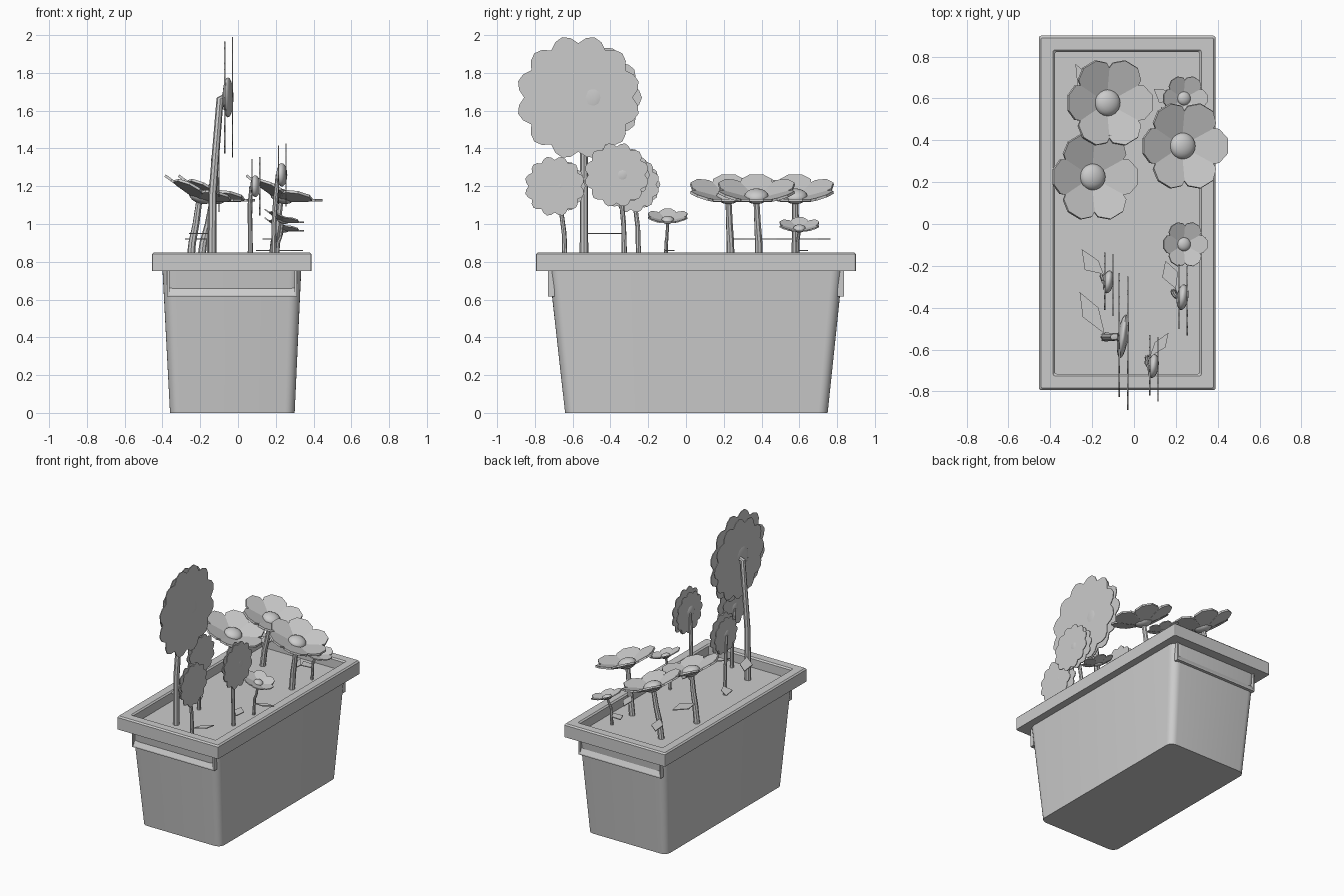
import bpy, bmesh, math
from mathutils import Matrix, Vector

if "Cube" in bpy.data.objects:
    bpy.data.objects.remove(bpy.data.objects["Cube"])

mat = bpy.data.materials.new("plain grey")
mat.diffuse_color = (0.6, 0.6, 0.6, 1)
mat.use_nodes = True
mat.node_tree.nodes["Principled BSDF"].inputs["Base Color"].default_value = mat.diffuse_color


def make(name, bm, smooth=False):
    bmesh.ops.recalc_face_normals(bm, faces=bm.faces)
    me = bpy.data.meshes.new(name)
    bm.to_mesh(me)
    bm.free()
    me.materials.append(mat)
    ob = bpy.data.objects.new(name, me)
    bpy.context.collection.objects.link(ob)
    if smooth:
        bpy.ops.object.select_all(action='DESELECT')
        ob.select_set(True)
        bpy.context.view_layer.objects.active = ob
        bpy.ops.object.shade_smooth_by_angle(angle=math.radians(40))
    return ob


def rect(bm, x0, x1, y0, y1, z, r, n=6):
    """Ring of a rounded rectangle."""
    ring = []
    for k, (cx, cy) in enumerate([(x1 - r, y1 - r), (x0 + r, y1 - r), (x0 + r, y0 + r), (x1 - r, y0 + r)]):
        for i in range(n + 1):
            a = math.pi / 2 * (k + i / n)
            ring.append(bm.verts.new((cx + r * math.cos(a), cy + r * math.sin(a), z)))
    return ring


def bridge(bm, a, b):
    n = len(a)
    for i in range(n):
        bm.faces.new((a[i], a[(i + 1) % n], b[(i + 1) % n], b[i]))


def slab(bm, pts, thick, m):
    """Thin plate from a local outline, moved by matrix m."""
    lo = [bm.verts.new(m @ Vector((x, y, -thick / 2))) for x, y in pts]
    hi = [bm.verts.new(m @ Vector((x, y, thick / 2))) for x, y in pts]
    bm.faces.new(lo[::-1])
    bm.faces.new(hi)
    bridge(bm, lo, hi)


def box(bm, x0, x1, y0, y1, z0, z1):
    slab(bm, [(x0, y0), (x1, y0), (x1, y1), (x0, y1)], z1 - z0,
         Matrix.Translation((0, 0, (z0 + z1) / 2)))


def stem(name, pts, r):
    """Tapering tube through a few points."""
    bm = bmesh.new()
    rings = []
    for i, p in enumerate(pts):
        d = Vector(pts[min(i + 1, len(pts) - 1)]) - Vector(pts[max(i - 1, 0)])
        q = d.to_track_quat('Z', 'Y').to_matrix()
        rr = r * (1 - 0.25 * i / (len(pts) - 1))
        rings.append([bm.verts.new(Vector(p) + q @ Vector((rr * math.cos(a), rr * math.sin(a), 0)))
                      for a in [math.tau * k / 8 for k in range(8)]])
    for a, b in zip(rings, rings[1:]):
        bridge(bm, a, b)
    bm.faces.new(rings[0])
    bm.faces.new(rings[-1])
    make(name, bm, True)


# pot body
bm = bmesh.new()
a = rect(bm, -0.36, 0.30, -0.64, 0.75, 0, 0.05)
b = rect(bm, -0.40, 0.335, -0.725, 0.83, 0.76, 0.06)
bridge(bm, a, b)
bm.faces.new(a)
bm.faces.new(b)
make("pot_body", bm, True)

# rim frame with small bevels
bm = bmesh.new()
rings = [rect(bm, -0.455 + d, 0.39 - d, -0.794 + d, 0.90 - d, z, r, 2) for d, z, r in
         [(0, 0.75, .01), (0, 0.84, .01), (0.01, 0.85, .008), (0.068, 0.85, .008), (0.078, 0.84, .006), (0.078, 0.75, .006)]]
for i in range(6):
    bridge(bm, rings[i], rings[(i + 1) % 6])
make("pot_rim", bm)

# soil
bm = bmesh.new()
box(bm, -0.379, 0.314, -0.718, 0.824, 0.76, 0.775)
make("soil", bm)

# grips under the rim at both ends: two posts and a sloped bar
for name, s, off in (("front_grip", -1, 0.053), ("back_grip", 1, 0.053)):
    bm = bmesh.new()
    y0, y1 = sorted((off + s * 0.75, off + s * 0.784))
    for x in (-0.375, 0.3):
        box(bm, x, x + 0.012, y0, y1, 0.615, 0.75)
    ends = []
    for x in (-0.375, 0.312):
        ends.append([bm.verts.new((x, off + s * y, z)) for y, z in
                     [(0.75, 0.615), (0.784, 0.615), (0.784, 0.625), (0.765, 0.66), (0.75, 0.66)]])
        bm.faces.new(ends[-1])
    bridge(bm, *ends)
    make(name, bm)


def open_flower(tag, x, y, z, r, base, sr):
    """Six-petal cupped flower tilted toward +x."""
    m0 = Matrix.Translation((x, y, z)) @ Matrix.Rotation(math.radians(18), 4, 'Y')
    bm = bmesh.new()
    pts = [(u * r, v * r) for u, v in
           [(0.02, -0.02), (0.62, -0.37), (0.80, -0.36), (0.98, -0.16), (0.98, 0.16), (0.80, 0.36), (0.62, 0.37), (0.02, 0.02)]]
    for k in range(6):
        m = m0 @ Matrix.Rotation(math.radians(60 * k), 4, 'Z') @ Matrix.Rotation(math.radians(-18), 4, 'Y')
        slab(bm, pts, 0.06 * r, m)
    make(tag + "_petals", bm)
    bm = bmesh.new()
    bmesh.ops.create_uvsphere(bm, u_segments=20, v_segments=10, radius=0.28 * r,
                              matrix=m0 @ Matrix.Translation((0, 0, 0.1 * r)) @ Matrix.Diagonal((1, 1, 0.6, 1)))
    make(tag + "_centre", bm, True)
    bx, by = base
    stem(tag + "_stem", [(bx, by, 0.77), (bx + (x - bx) * .25, by, 0.9), (bx + (x - bx) * .65, (by + y) / 2, 1.0 if z > 1.1 else 0.93), (x, y, z)], sr)


def sun_flower(tag, x, y, z, r, path, sr):
    """Two scalloped discs facing +x; x is the front disc."""
    bm = bmesh.new()
    face = Matrix(((0, 0, 1, 0), (1, 0, 0, 0), (0, 1, 0, 0), (0, 0, 0, 1)))
    prof = [0.87, 0.96, 1.0, 0.96]
    for dx, dy, rr, ph in ((0, 0, r, 0), (-0.04, 0.12 * r, 0.9 * r, 0.26)):
        pts = []
        for i in range(48):
            a = math.tau * i / 48 + ph
            q = rr * prof[i % 4]
            pts.append((q * math.cos(a), q * math.sin(a)))
        slab(bm, pts, 0.006, Matrix.Translation((x + dx, y + dy, z)) @ face)
    make(tag + "_petals", bm)
    bm = bmesh.new()
    cy = y + 0.1 * r
    m = Matrix.Translation((x - 0.023, cy, z)) @ Matrix.Rotation(math.radians(-8), 4, 'Z')
    bmesh.ops.create_uvsphere(bm, u_segments=20, v_segments=10, radius=0.32 * r if r > .2 else 0.36 * r,
                              matrix=m @ Matrix.Diagonal((0.24 if r > .2 else 0.45, 1, 1, 1)))
    make(tag + "_centre", bm, True)
    stem(tag + "_stem", path + [(x - 0.045, cy, z)], sr)


def leaf(name, z, pts):
    bm = bmesh.new()
    slab(bm, pts, 0.006, Matrix.Translation((0, 0, z)))
    make(name, bm)


# open flowers
open_flower("open_flower_1", -0.134, 0.579, 1.125, 0.228, (-0.20, 0.58), 0.022)
open_flower("open_flower_2", -0.205, 0.225, 1.125, 0.228, (-0.255, 0.235), 0.022)
open_flower("open_flower_3", 0.225, 0.373, 1.125, 0.228, (0.18, 0.385), 0.022)
open_flower("open_flower_4", 0.235, -0.097, 1.01, 0.118, (0.205, -0.105), 0.011)
open_flower("open_flower_5", 0.235, 0.60, 0.965, 0.118, (0.205, 0.59), 0.011)

# upright flowers
sun_flower("tall_flower", -0.03, -0.57, 1.67, 0.33,
           [(-0.138, -0.54, 0.77), (-0.135, -0.54, 1.15), (-0.12, -0.54, 1.35), (-0.095, -0.54, 1.665)], 0.023)
sun_flower("round_flower_1", 0.115, -0.695, 1.2, 0.16,
           [(0.065, -0.64, 0.77), (0.065, -0.645, 0.95), (0.062, -0.665, 1.1)], 0.014)
sun_flower("round_flower_2", 0.255, -0.367, 1.26, 0.172,
           [(0.19, -0.325, 0.77), (0.19, -0.33, 1.0), (0.2, -0.345, 1.15)], 0.015)
sun_flower("round_flower_3", -0.10, -0.292, 1.21, 0.153,
           [(-0.15, -0.25, 0.77), (-0.15, -0.255, 0.98), (-0.145, -0.27, 1.1)], 0.014)

# leaves
leaf("tall_flower_leaf", 0.95, [(-0.14, -0.525), (-0.245, -0.445), (-0.26, -0.325), (-0.17, -0.40)])
leaf("round_flower_1_leaf", 0.84, [(0.075, -0.635), (0.10, -0.565), (0.165, -0.52), (0.15, -0.59)])
leaf("round_flower_2_leaf", 0.84, [(0.2, -0.31), (0.135, -0.255), (0.15, -0.175), (0.21, -0.23)])
leaf("round_flower_3_leaf", 0.84, [(-0.145, -0.24), (-0.235, -0.22), (-0.25, -0.12), (-0.17, -0.175)])
leaf("open_flower_1_leaf", 0.92, [(-0.19, 0.58), (-0.27, 0.66), (-0.28, 0.765), (-0.20, 0.70)])
leaf("open_flower_2_leaf", 0.92, [(-0.245, 0.235), (-0.26, 0.34), (-0.18, 0.42), (-0.16, 0.31)])
leaf("open_flower_3_leaf", 0.92, [(0.185, 0.385), (0.13, 0.46), (0.13, 0.56), (0.19, 0.48)])
leaf("open_flower_4_leaf", 0.86, [(0.21, -0.105), (0.28, -0.11), (0.345, -0.065), (0.27, -0.06)])
leaf("open_flower_5_leaf", 0.86, [(0.2, 0.59), (0.12, 0.58), (0.095, 0.645), (0.17, 0.64)])
